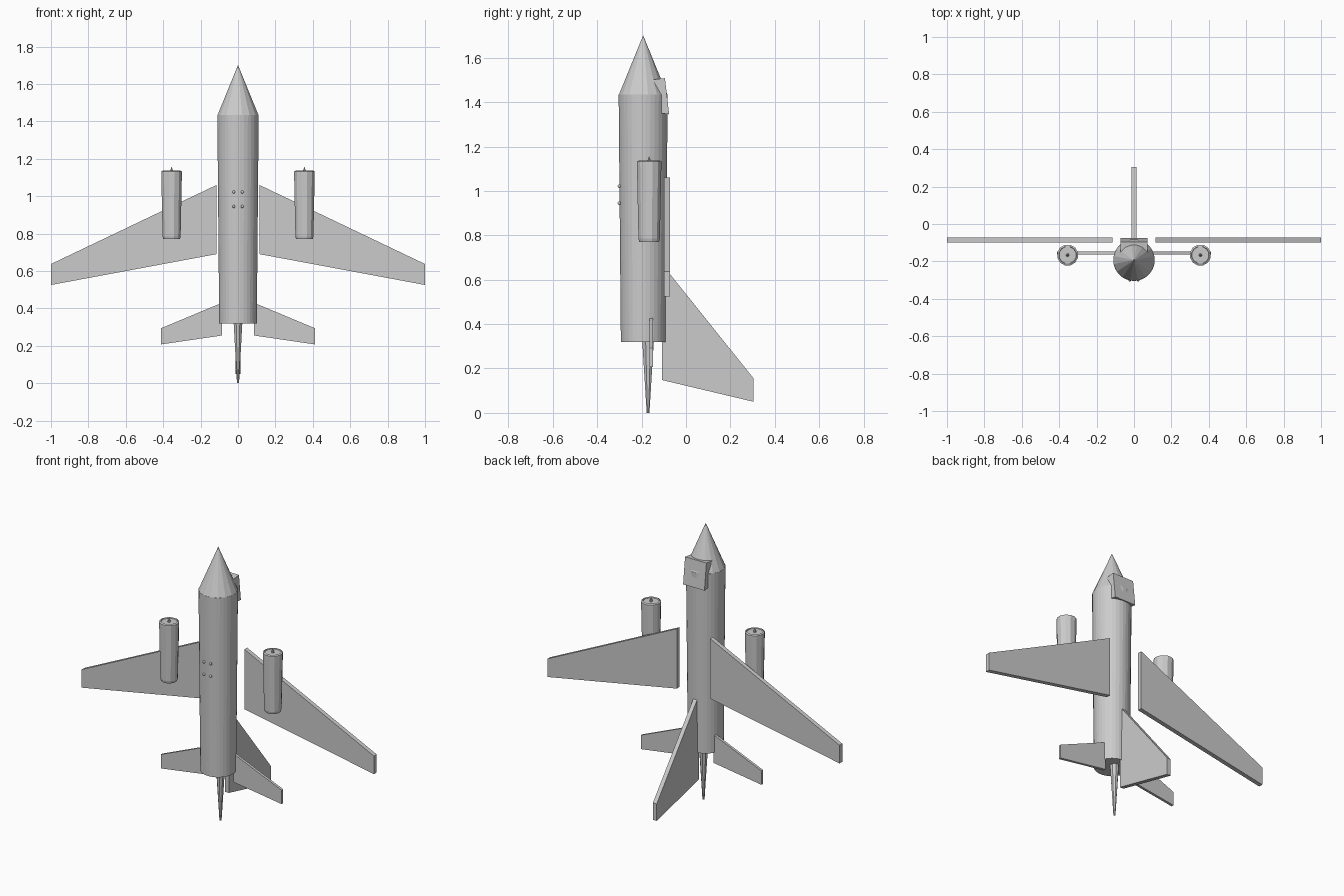
import bpy, bmesh, math
from mathutils import Vector

cube = bpy.data.objects.get("Cube")
if cube:
    bpy.data.objects.remove(cube, do_unlink=True)

grey = bpy.data.materials.new("plain grey")
grey.use_nodes = True
grey.diffuse_color = (0.6, 0.6, 0.6, 1)
grey.node_tree.nodes["Principled BSDF"].inputs["Base Color"].default_value = (0.6, 0.6, 0.6, 1)

AXIS_Y = -0.193


def finish(name, bm):
    bmesh.ops.remove_doubles(bm, verts=bm.verts, dist=1e-5)
    bmesh.ops.recalc_face_normals(bm, faces=bm.faces)
    mesh = bpy.data.meshes.new(name)
    bm.to_mesh(mesh)
    bm.free()
    mesh.materials.append(grey)
    obj = bpy.data.objects.new(name, mesh)
    bpy.context.scene.collection.objects.link(obj)
    return obj


def lathe(name, profile, sides, x, y, stretch=1.0):
    """Revolve (radius, z) points round a vertical axis; closed at both ends."""
    bm = bmesh.new()
    rings = []
    for r, z in profile:
        ring = []
        for i in range(sides):
            a = math.tau * (i + 0.5) / sides
            ring.append(bm.verts.new((x + r * math.cos(a), y + r * stretch * math.sin(a), z)))
        rings.append(ring)
    for low, high in zip(rings, rings[1:]):
        for i in range(sides):
            j = (i + 1) % sides
            bm.faces.new((low[i], low[j], high[j], high[i]))
    bm.faces.new(rings[0])
    bm.faces.new(rings[-1])
    return finish(name, bm)


def slab(name, outline, direction):
    """Extrude a flat outline along a direction."""
    bm = bmesh.new()
    face = bm.faces.new([bm.verts.new(p) for p in outline])
    out = bmesh.ops.extrude_face_region(bm, geom=[face])
    moved = [v for v in out["geom"] if isinstance(v, bmesh.types.BMVert)]
    bmesh.ops.translate(bm, verts=moved, vec=Vector(direction))
    return finish(name, bm)


# Body, nose and tail spike
lathe("fuselage", [(0.101, 0.32), (0.111, 1.435)], 32, 0, AXIS_Y)
lathe("nose_cone", [(0.111, 1.435), (0.0004, 1.70)], 16, 0, AXIS_Y)
lathe("tail_spike", [(0.006, 0.0), (0.025, 0.32)], 8, 0, -0.171, 1.12)

# Cockpit block on the back of the nose
cockpit = [(-0.16, 1.50), (-0.095, 1.508), (-0.076, 1.345), (-0.11, 1.35), (-0.115, 1.43)]
slab("cockpit", [(-0.073, y, z) for y, z in cockpit], (0.146, 0, 0))

# Upright fin
fin = [(-0.108, 0.67), (0.305, 0.155), (0.305, 0.05), (-0.108, 0.148)]
slab("tail_fin", [(-0.013, y, z) for y, z in fin], (0.026, 0, 0))

# Paired parts
wing = [(0.114, 1.06), (1.0, 0.637), (1.0, 0.525), (0.114, 0.69)]
tailplane = [(0.085, 0.43), (0.413, 0.293), (0.413, 0.207), (0.085, 0.255)]
engine = [(0.046, 0.77), (0.050, 0.785), (0.057, 1.12), (0.057, 1.132), (0.048, 1.137), (0.046, 1.13)]
for side, s in (("left", 1), ("right", -1)):
    slab(side + "_wing", [(s * x, -0.1, z) for x, z in wing], (0, 0.027, 0))
    slab(side + "_tailplane", [(s * x, -0.164, z) for x, z in tailplane], (0, 0.016, 0))
    lathe(side + "_engine", engine, 12, s * 0.355, -0.166)
    lathe(side + "_engine_spinner", [(0.009, 1.128), (0.007, 1.14), (0.001, 1.156)], 8, s * 0.355, -0.166)
    # Small belly studs
    for level, z in (("upper", 1.022), ("lower", 0.945)):
        bm = bmesh.new()
        bmesh.ops.create_uvsphere(bm, u_segments=10, v_segments=6, radius=0.008)
        bmesh.ops.translate(bm, verts=bm.verts, vec=(s * 0.023, -0.3, z))
        finish(side + "_" + level + "_stud", bm)
